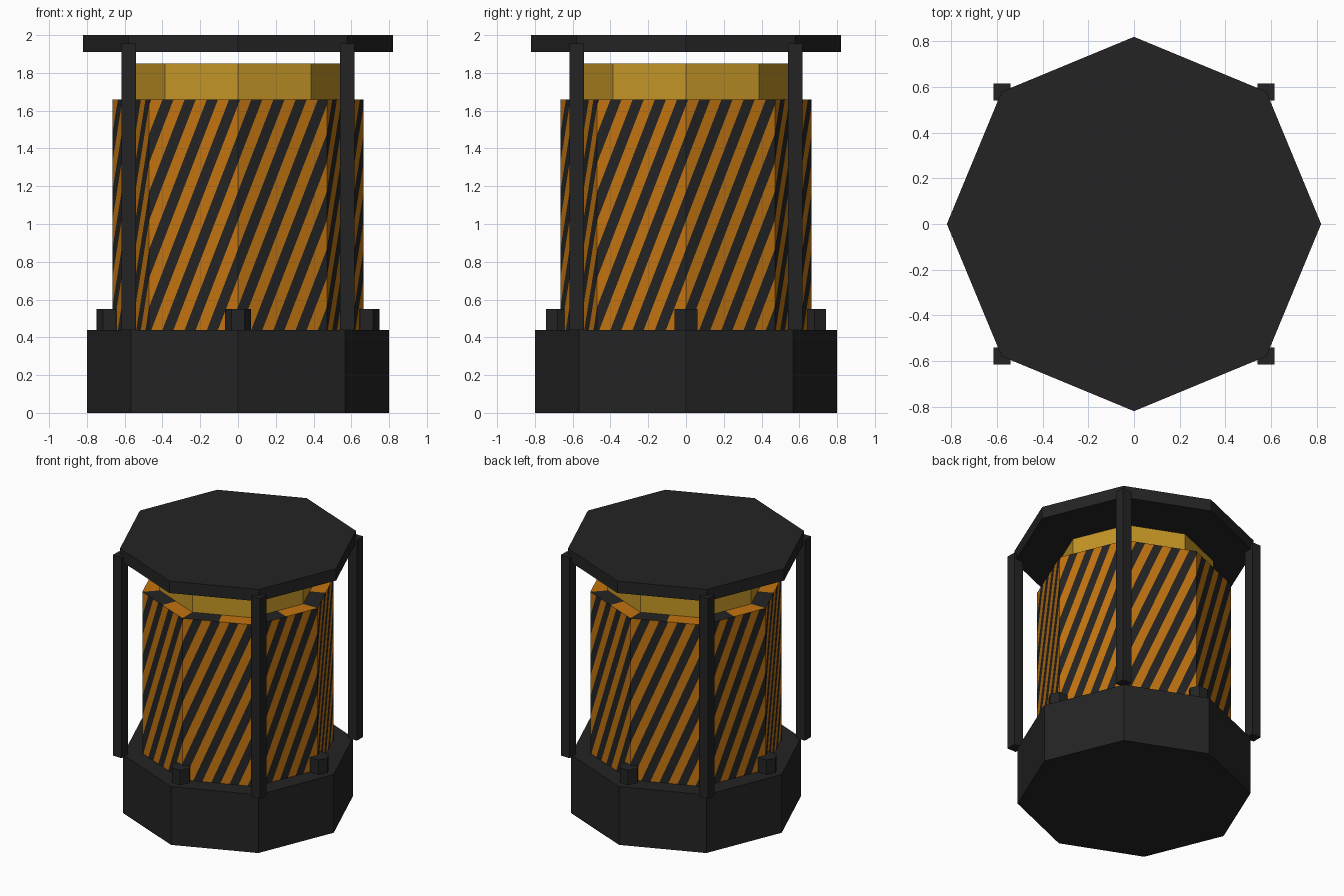
import bpy, bmesh, math
from mathutils import Vector, Matrix

if "Cube" in bpy.data.objects:
    bpy.data.objects.remove(bpy.data.objects["Cube"])


def srgb(r, g, b):
    return tuple(((c / 255 + 0.055) / 1.055) ** 2.4 for c in (r, g, b)) + (1.0,)


def material(name, rgb):
    m = bpy.data.materials.new(name)
    m.diffuse_color = srgb(*rgb)
    m.use_nodes = True
    m.node_tree.nodes["Principled BSDF"].inputs["Base Color"].default_value = m.diffuse_color
    return m


black = material("black", (36, 36, 36))
orange = material("orange", (194, 116, 16))
yellow = material("yellow", (196, 149, 38))


def prism(name, sides, radius, z0, z1, mat, xy=(0, 0), turn=0.0):
    bpy.ops.mesh.primitive_cylinder_add(vertices=sides, radius=radius, depth=z1 - z0,
                                        location=(xy[0], xy[1], (z0 + z1) / 2),
                                        rotation=(0, 0, turn))
    ob = bpy.context.object
    ob.name = name
    ob.data.materials.append(mat)
    return ob


# Base, inner core and lid, all octagonal
prism("base", 8, 0.80, 0.0, 0.44, black)
prism("inner_core", 8, 0.545, 0.44, 1.85, yellow)
prism("lid", 8, 0.82, 1.91, 2.0, black)

# Corner posts
for i, (sx, sy) in enumerate([(1, -1), (1, 1), (-1, 1), (-1, -1)]):
    bpy.ops.mesh.primitive_cube_add(size=1, location=(sx * 0.578, sy * 0.578, 1.197))
    post = bpy.context.object
    post.name = f"post_{i + 1}"
    post.scale = (0.075, 0.075, 1.515)
    post.data.materials.append(black)

# Hexagonal bolts around the drum foot
for i in range(4):
    a = i * math.pi / 2
    prism(f"bolt_{i + 1}", 6, 0.07, 0.43, 0.55, black,
          (0.68 * math.cos(a), 0.68 * math.sin(a)), math.radians(30))

# Striped drum: one panel cut along slanted lines, then copied round eight times
R, R_IN, Z0, Z1 = 0.665, 0.54, 0.44, 1.66
BANDS, OFFSET = 8, 0.15
H = Z1 - Z0


def ring(r, deg, z):
    a = math.radians(deg)
    return Vector((r * math.cos(a), r * math.sin(a), z))


bm = bmesh.new()
bm.faces.new([bm.verts.new(p) for p in
              (ring(R, 0, Z0), ring(R, 45, Z0), ring(R, 45, Z1), ring(R, 0, Z1))])
start = ring(R, 0, Z0)
along = ring(R, 45, Z0) - start
L = along.length
along.normalize()
for k in range(-BANDS - 2, BANDS):
    w = k / BANDS + OFFSET
    bmesh.ops.bisect_plane(bm, geom=bm.verts[:] + bm.edges[:] + bm.faces[:], dist=1e-6,
                           plane_co=start + along * w * L,
                           plane_no=along / L - Vector((0, 0, 1 / H)))
for f in bm.faces:
    c = f.calc_center_median() - start
    w = c.dot(along) / L - c.z / H
    f.material_index = math.floor((w - OFFSET) * BANDS) % 2

# Rim on top of the panel, half black and half orange
for half in range(2):
    ends = []
    for t in (half / 2, half / 2 + 0.5):
        ends.append([ring(r, 0, Z1).lerp(ring(r, 45, Z1), t) for r in (R, R_IN)])
    f = bm.faces.new([bm.verts.new(p) for p in
                      (ends[0][0], ends[1][0], ends[1][1], ends[0][1])])
    f.material_index = half

panel = bm.verts[:] + bm.edges[:] + bm.faces[:]
for i in range(1, 8):
    new = bmesh.ops.duplicate(bm, geom=panel)["geom"]
    bmesh.ops.rotate(bm, cent=(0, 0, 0), matrix=Matrix.Rotation(i * math.pi / 4, 3, 'Z'),
                     verts=[g for g in new if isinstance(g, bmesh.types.BMVert)])
bm.normal_update()
mesh = bpy.data.meshes.new("striped_drum")
bm.to_mesh(mesh)
bm.free()
mesh.materials.append(black)
mesh.materials.append(orange)
bpy.context.collection.objects.link(bpy.data.objects.new("striped_drum", mesh))
